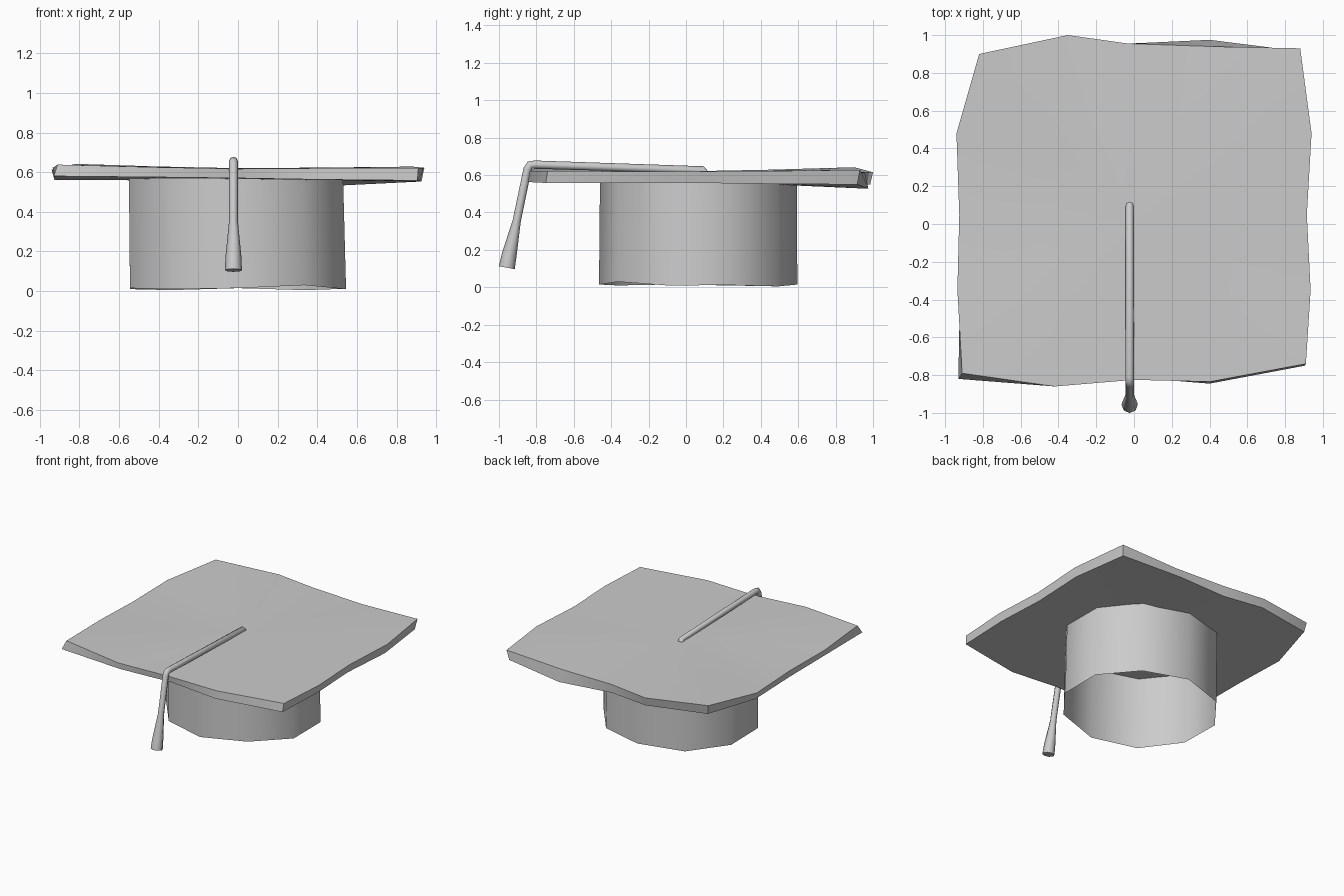
import bpy, bmesh, math

if "Cube" in bpy.data.objects:
    bpy.data.objects.remove(bpy.data.objects["Cube"])


def finish(name, bm, angle):
    bmesh.ops.recalc_face_normals(bm, faces=bm.faces)
    mesh = bpy.data.meshes.new(name)
    bm.to_mesh(mesh)
    bm.free()
    obj = bpy.data.objects.new(name, mesh)
    bpy.context.collection.objects.link(obj)
    smooth(obj, angle)
    return obj


def smooth(obj, angle):
    bpy.ops.object.select_all(action='DESELECT')
    obj.select_set(True)
    bpy.context.view_layer.objects.active = obj
    bpy.ops.object.shade_smooth_by_angle(angle=math.radians(angle))


def bridge(bm, a, b):
    n = len(a)
    for i in range(n):
        j = (i + 1) % n
        bm.faces.new((a[i], a[j], b[j], b[i]))


# Board: warped square slab, rim as (x, y, top z, bottom z)
rim = [(-.82, .90, .642, .57), (-.35, 1.0, .615, .55), (-.03, .955, .617, .545),
       (.40, .94, .61, .527), (.88, .93, .628, .55), (.94, .48, .622, .553),
       (.915, .05, .62, .558), (.935, -.35, .62, .558), (.91, -.74, .622, .558),
       (.40, -.835, .62, .563), (0, -.825, .617, .57), (-.42, -.86, .625, .575),
       (-.91, -.79, .638, .58), (-.935, -.35, .622, .57),
       (-.925, .05, .618, .56), (-.94, .48, .612, .56)]
moved = {3: (.40, .975), 12: (-.93, -.82), 8: (.905, -.75), 9: (.40, -.845)}

bm = bmesh.new()
outer = []
for side, mid in ((2, .620), (3, .563)):
    pts = []
    for i, p in enumerate(rim):
        x, y = p[0], p[1]
        if side == 3:
            x, y = moved.get(i, (x * .985, y * .985))
        pts.append((x, y, p[side]))
    edge = [bm.verts.new(p) for p in pts]
    ring = [bm.verts.new((x * .5, y * .5, mid + (z - mid) * .4)) for x, y, z in pts]
    hub = bm.verts.new((0, 0, mid))
    bridge(bm, edge, ring)
    for i in range(16):
        bm.faces.new((ring[i], ring[(i + 1) % 16], hub))
    outer.append(edge)
bridge(bm, outer[0], outer[1])
finish("board", bm, 30)

# Cap: open ten-sided band with an uneven lower rim
low_z = [.012, .005, .015, .005, .01, .015, .01, .015, .03, .01]
bm = bmesh.new()
low, high = [], []
for i, z in enumerate(low_z):
    a = math.radians(18 + 36 * i)
    c, s = math.cos(a), math.sin(a)
    low.append(bm.verts.new((.573 * c, .065 + .53 * s, z)))
    high.append(bm.verts.new((-.01 + .568 * c, .067 + .527 * s, .568)))
bridge(bm, low, high)
finish("cap_band", bm, 45)

# Tassel: cord across the board, flaring as it hangs; (y, z, radius)
path = [(.10, .612, .021), (.085, .628, .021), (-.81, .656, .022),
        (-.835, .653, .022), (-.848, .63, .022), (-.905, .355, .022),
        (-.945, .175, .040), (-.958, .105, .043)]
curve = bpy.data.curves.new("tassel", 'CURVE')
curve.dimensions = '3D'
curve.bevel_depth = 1
curve.bevel_resolution = 2
curve.use_fill_caps = True
spline = curve.splines.new('POLY')
spline.points.add(len(path) - 1)
for pt, (y, z, r) in zip(spline.points, path):
    pt.co = (-.023, y, z, 1)
    pt.radius = r
tassel = bpy.data.objects.new("tassel", curve)
bpy.context.collection.objects.link(tassel)
bpy.ops.object.select_all(action='DESELECT')
tassel.select_set(True)
bpy.context.view_layer.objects.active = tassel
bpy.ops.object.convert(target='MESH')
smooth(bpy.context.view_layer.objects.active, 50)
